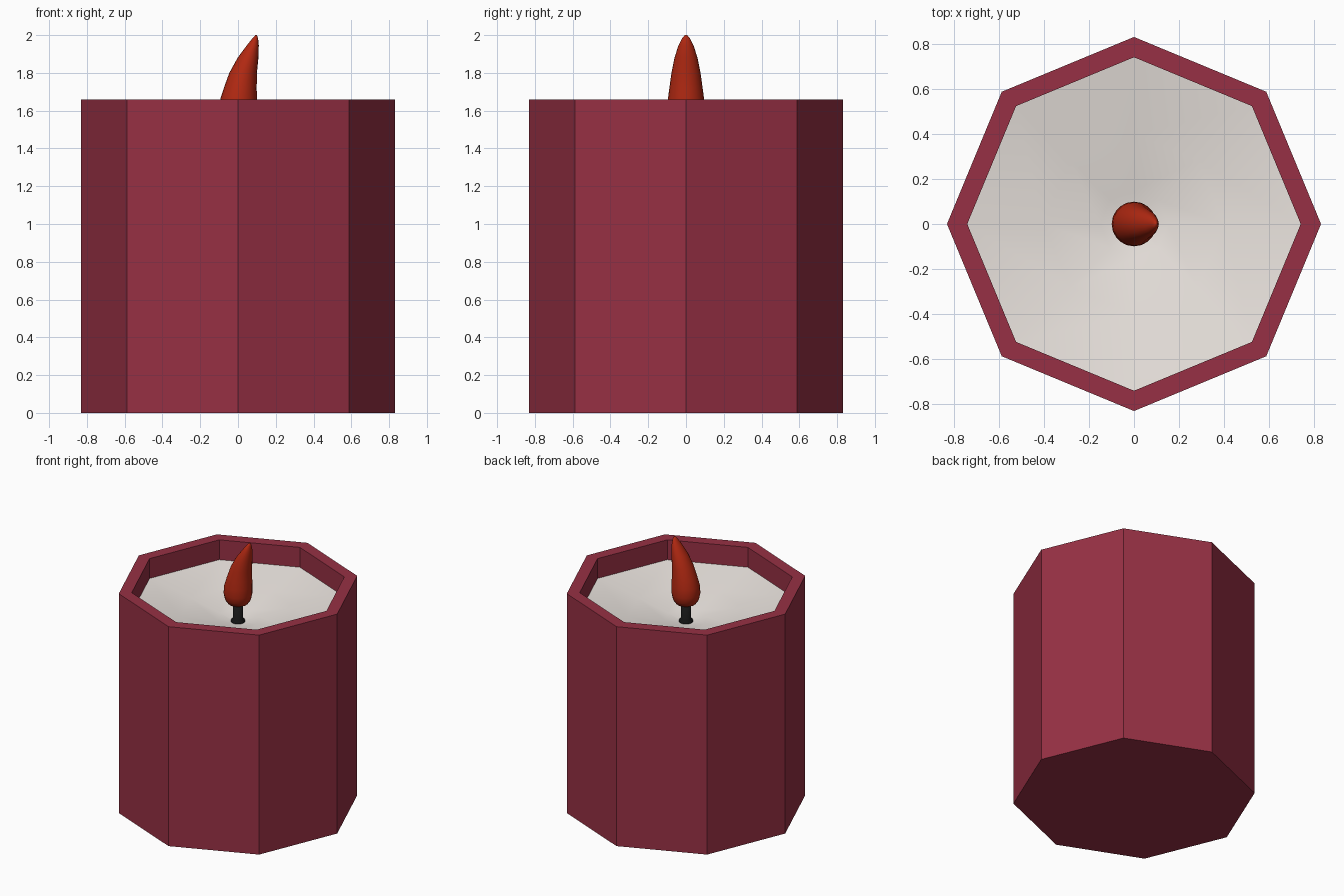
import bpy, bmesh
from math import cos, sin, pi

if "Cube" in bpy.data.objects:
    bpy.data.objects.remove(bpy.data.objects["Cube"])


def material(name, rgb):
    m = bpy.data.materials.new(name)
    m.diffuse_color = (*rgb, 1)
    m.use_nodes = True
    m.node_tree.nodes["Principled BSDF"].inputs["Base Color"].default_value = m.diffuse_color
    return m


def loft(name, rings, sides, mat, smooth=False, cap_start=True, cap_end=True):
    """Skin elliptical rings given as (centre x, radius x, radius y, z)."""
    bm = bmesh.new()
    loops = [[bm.verts.new((cx + rx * cos(2 * pi * i / sides),
                            ry * sin(2 * pi * i / sides), z))
              for i in range(sides)] for cx, rx, ry, z in rings]
    for a, b in zip(loops, loops[1:]):
        for i in range(sides):
            j = (i + 1) % sides
            bm.faces.new((a[i], a[j], b[j], b[i]))
    if cap_start:
        bm.faces.new(loops[0][::-1])
    if cap_end:
        bm.faces.new(loops[-1])
    for f in bm.faces:
        f.smooth = smooth
    me = bpy.data.meshes.new(name)
    bm.to_mesh(me)
    bm.free()
    me.materials.append(mat)
    ob = bpy.data.objects.new(name, me)
    bpy.context.collection.objects.link(ob)
    return ob


def round_rings(profile):
    return [(0, r, r, z) for r, z in profile]


red = material("holder_red", (0.31, 0.03, 0.058))
cream = material("wax_cream", (0.82, 0.77, 0.73))
black = material("wick_black", (0.008, 0.008, 0.008))
fire = material("flame_red", (0.45, 0.022, 0.006))

# Octagonal holder: outer wall, rim and inner wall down to the wax
loft("holder", round_rings([(0.83, 0), (0.83, 1.66), (0.74, 1.66), (0.74, 1.50)]),
     8, red, cap_end=False)

# Wax surface, dished towards the wick
loft("wax", round_rings([(0.74, 1.51), (0.4, 1.452), (0.15, 1.405), (0.03, 1.38)]),
     8, cream, smooth=True, cap_start=False)

# Wick with a slightly flared foot
loft("wick", round_rings([(0.05, 1.37), (0.047, 1.395), (0.036, 1.41), (0.036, 1.56)]),
     16, black, smooth=True)

# Flame: rounded base, leaning to a tip on +x
loft("flame", [
    (0, 0.035, 0.035, 1.515),
    (0, 0.070, 0.070, 1.525),
    (0, 0.090, 0.090, 1.555),
    (0, 0.099, 0.099, 1.60),
    (0.003, 0.097, 0.096, 1.66),
    (0.012, 0.087, 0.088, 1.72),
    (0.027, 0.073, 0.077, 1.80),
    (0.053, 0.055, 0.061, 1.88),
    (0.078, 0.032, 0.040, 1.945),
    (0.092, 0.014, 0.020, 1.985),
    (0.096, 0.004, 0.006, 2.0),
], 20, fire, smooth=True)
